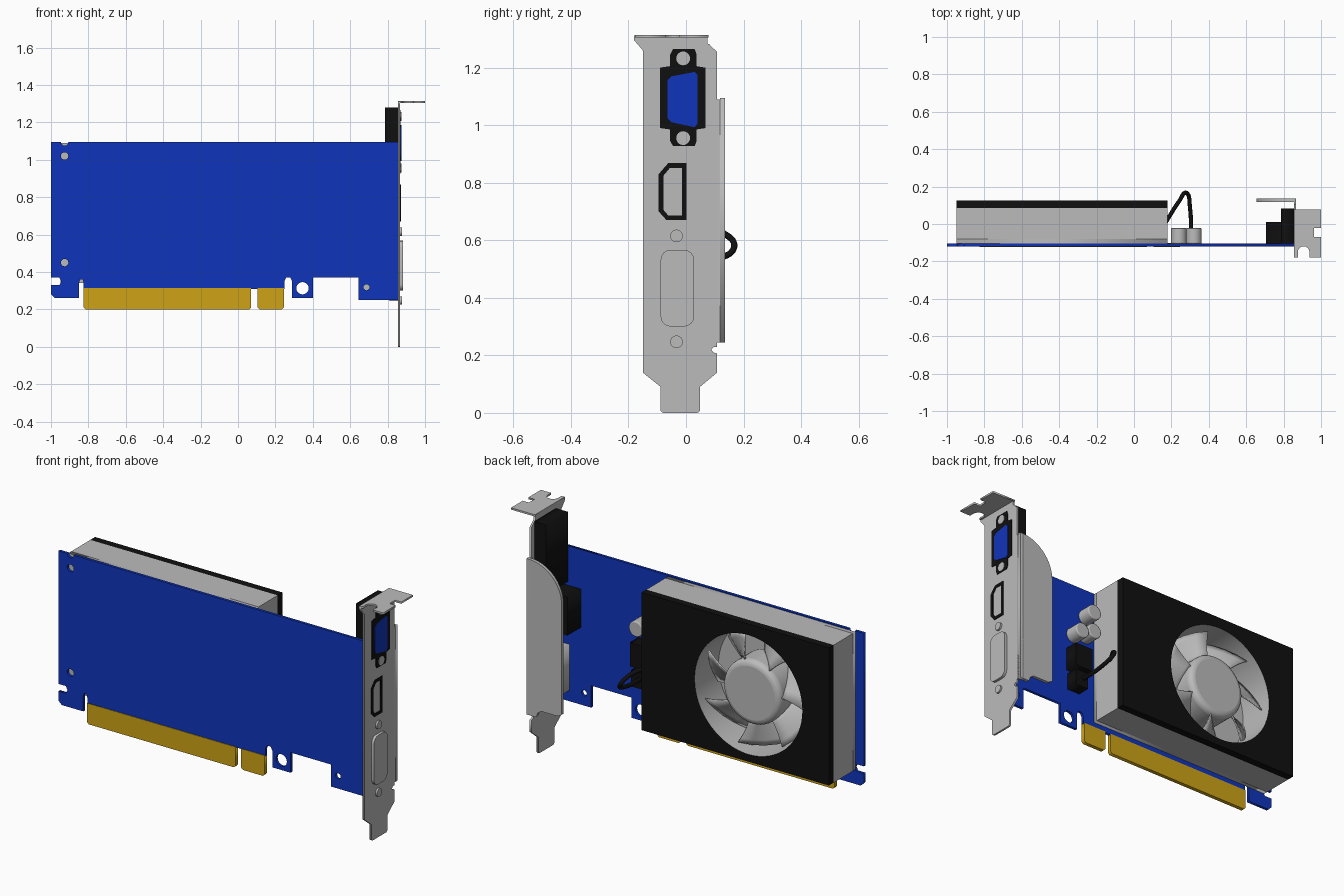
import bpy, bmesh, math
from mathutils import Matrix

if "Cube" in bpy.data.objects:
    bpy.data.objects.remove(bpy.data.objects["Cube"])


def material(name, rgb):
    m = bpy.data.materials.new(name)
    m.diffuse_color = (*rgb, 1)
    m.use_nodes = True
    m.node_tree.nodes["Principled BSDF"].inputs["Base Color"].default_value = m.diffuse_color
    return m


BLUE = material("board blue", (0.005, 0.035, 0.50))
GREY = material("metal grey", (0.50, 0.50, 0.50))
BLACK = material("matt black", (0.005, 0.005, 0.005))
GOLD = material("contact gold", (0.62, 0.37, 0.008))

# local (u, v, depth) to world axes
AXES = {
    "y": Matrix(((1, 0, 0, 0), (0, 0, -1, 0), (0, 1, 0, 0), (0, 0, 0, 1))),
    "x": Matrix(((0, 0, 1, 0), (1, 0, 0, 0), (0, 1, 0, 0), (0, 0, 0, 1))),
    "z": Matrix.Identity(4),
}


def circle(u, v, r, n=24, start=0, sweep=360):
    full = n if sweep == 360 else n - 1
    return [(u + r * math.cos(math.radians(start + sweep * i / full)),
             v + r * math.sin(math.radians(start + sweep * i / full))) for i in range(n)]


def rect(u0, u1, v0, v1, c=0):
    if not c:
        return [(u0, v0), (u1, v0), (u1, v1), (u0, v1)]
    return (circle(u1 - c, v1 - c, c, 5, 0, 90) + circle(u0 + c, v1 - c, c, 5, 90, 90)
            + circle(u0 + c, v0 + c, c, 5, 180, 90) + circle(u1 - c, v0 + c, c, 5, 270, 90))


def smooth(ob, angle=35):
    bpy.ops.object.select_all(action='DESELECT')
    ob.select_set(True)
    bpy.context.view_layer.objects.active = ob
    bpy.ops.object.shade_smooth_by_angle(angle=math.radians(angle))


def plate(name, loops, axis, d0, d1, mat):
    """Extrude an outline (further loops are holes) along an axis from d0 to d1."""
    cu = bpy.data.curves.new(name, 'CURVE')
    cu.dimensions, cu.fill_mode, cu.extrude = '2D', 'BOTH', (d1 - d0) / 2
    for loop in loops:
        s = cu.splines.new('POLY')
        s.points.add(len(loop) - 1)
        for p, (u, v) in zip(s.points, loop):
            p.co = (u, v, 0, 1)
        s.use_cyclic_u = True
    tmp = bpy.data.objects.new("tmp", cu)
    bpy.context.collection.objects.link(tmp)
    dg = bpy.context.evaluated_depsgraph_get()
    me = bpy.data.meshes.new_from_object(tmp.evaluated_get(dg))
    bpy.data.objects.remove(tmp)
    mid = (d0 + d1) / 2
    me.transform(AXES[axis] @ Matrix.Translation((0, 0, -mid if axis == "y" else mid)))
    bm = bmesh.new()
    bm.from_mesh(me)
    bmesh.ops.remove_doubles(bm, verts=bm.verts, dist=1e-5)
    bmesh.ops.recalc_face_normals(bm, faces=bm.faces)
    bm.to_mesh(me)
    bm.free()
    me.name = name
    me.materials.clear()
    me.materials.append(mat)
    ob = bpy.data.objects.new(name, me)
    bpy.context.collection.objects.link(ob)
    return ob


def box(name, x0, x1, y0, y1, z0, z1, mat):
    return plate(name, [rect(x0, x1, z0, z1)], "y", y0, y1, mat)


# circuit board with notched lower edge and holes
board = [(-1, 1.095), (-.948, 1.095)] + circle(-.927, 1.095, .02, 7, 180, 180) + [
    (-.906, 1.095), (.858, 1.095), (.858, .25), (.645, .25), (.645, .37), (.40, .37),
    (.40, .26), (.29, .26), (.29, .35), (.28, .37), (.258, .37), (.248, .35), (.248, .31),
    (-.825, .31), (-.825, .34), (-.83, .36), (-.845, .36), (-.85, .34), (-.85, .26),
    (-.98, .26), (-1, .28), (-1, .33), (-.955, .33), (-.945, .35), (-.955, .37), (-1, .37)]
holes = [circle(*h, 20) for h in
         ((-.927, 1.02, .02), (-.927, .45, .02), (.345, .313, .033), (.687, .318, .016))]
plate("circuit_board", [board] + holes, "y", -.119, -.104, BLUE)

# gold edge contacts
for name, a, b in (("long_edge_contact", -.825, .07), ("short_edge_contact", .105, .245)):
    plate(name, [[(a, .313), (a, .21), (a + .01, .2), (b - .01, .2), (b, .21), (b, .313)]],
          "y", -.122, -.101, GOLD)

# cooler: grey body, black cover, fan opening
FX, FZ, FR = -.465, .705, .325
outer = rect(-.95, .18, .34, 1.09)
opening = circle(FX, FZ, FR, 64)
smooth(plate("cooler_body", [outer, opening], "y", -.08, .085, GREY))
plate("cooler_base", [outer], "y", -.103, -.08, GREY)
cover = plate("cooler_cover", [outer, opening], "y", .085, .126, BLACK)
cover.data.materials.append(GREY)
for p in cover.data.polygons:
    if abs(p.normal.y) < .5 and math.hypot(p.center.x - FX, p.center.z - FZ) < FR + .01:
        p.material_index = 1
smooth(cover)


def cylinder(name, x, z, r, y0, y1, mat, bevel, n=32):
    bpy.ops.mesh.primitive_cylinder_add(vertices=n, radius=r, depth=y1 - y0,
                                        location=(x, (y0 + y1) / 2, z),
                                        rotation=(math.pi / 2, 0, 0))
    ob = bpy.context.object
    ob.name = name
    ob.data.materials.append(mat)
    b = ob.modifiers.new("round", 'BEVEL')
    b.width, b.segments, b.limit_method = bevel, 4, 'ANGLE'
    smooth(ob)
    return ob


# fan hub and pitched blades
cylinder("fan_hub", FX, FZ, .175, -.08, .105, GREY, .03, 48)
bm = bmesh.new()
BLADES, NR, NT = 7, 5, 4
for k in range(BLADES):
    grid = []
    for i in range(NR + 1):
        f = i / NR
        r = .16 + .15 * f
        row = []
        for j in range(NT + 1):
            t = j / NT - .5
            a = math.tau * k / BLADES + .75 * t + .15 * f
            row.append(bm.verts.new((FX + r * math.cos(a), .02 + .13 * t, FZ + r * math.sin(a))))
        grid.append(row)
    for i in range(NR):
        for j in range(NT):
            bm.faces.new((grid[i][j], grid[i + 1][j], grid[i + 1][j + 1], grid[i][j + 1]))
me = bpy.data.meshes.new("fan_blades")
bm.to_mesh(me)
bm.free()
me.materials.append(GREY)
blades = bpy.data.objects.new("fan_blades", me)
bpy.context.collection.objects.link(blades)
sol = blades.modifiers.new("thick", 'SOLIDIFY')
sol.thickness, sol.offset = .007, 0
smooth(blades)

# capacitors, fan connector and cable
for i, (x, z) in enumerate(((.24, .93), (.24, .82), (.32, .795))):
    cylinder(f"capacitor_{i + 1}", x, z, .042, -.105, -.022, GREY, .006, 24)
box("power_choke", .25, .36, -.105, -.03, .58, .71, BLACK)
box("fan_connector", .275, .355, -.105, -.035, .47, .56, BLACK)
cu = bpy.data.curves.new("fan_cable", 'CURVE')
cu.dimensions, cu.bevel_depth, cu.bevel_resolution, cu.use_fill_caps = '3D', .011, 3, True
sp = cu.splines.new('BEZIER')
path = ((.305, -.05, .52), (.30, .08, .53), (.28, .167, .575), (.24, .12, .63), (.17, .01, .65))
sp.bezier_points.add(len(path) - 1)
for p, co in zip(sp.bezier_points, path):
    p.co = co
    p.handle_left_type = p.handle_right_type = 'AUTO'
cu.materials.append(BLACK)
bpy.context.collection.objects.link(bpy.data.objects.new("fan_cable", cu))

# mounting bracket with foot, top tab and side flange
BX0, BX1 = .856, .867
bracket = [(-.088, .006), (-.08, 0), (.04, 0), (.048, .006), (.048, .09), (.108, .14),
           (.108, .207), (.095, .21), (.088, .22), (.095, .228), (.108, .23), (.108, 1.255),
           (.075, 1.285), (.075, 1.312), (-.18, 1.312), (-.18, 1.295), (-.15, 1.26),
           (-.15, .14), (-.088, .09)]
plate("bracket", [bracket], "x", BX0, BX1, GREY)
tab = [(BX0, .078), (1, .078), (1, -.022), (.963, -.022), (.963, -.07), (1, -.07), (1, -.178),
       (.938, -.178), (.938, -.15)] + circle(.907, -.15, .031, 9, 0, 180) + [
       (.876, -.178), (BX0, -.178)]
plate("bracket_top_tab", [tab], "z", 1.304, 1.314, GREY)
flange = [(BX1, 1.095)] + circle(.855, .895, .2, 14, 90, 90) + [
    (.655, .30), (.68, .285), (.78, .285), (.80, .27), (.81, .245), (BX1, .245)]
plate("bracket_flange", [flange], "y", .118, .135, GREY)
plate("flange_bend", [[(BX0, .10), (BX1, .10), (BX1, .125), (.860, .135), (.845, .135),
                       (.845, .118), (BX0, .118)]], "z", .245, 1.09, GREY)

# video port: black housing, shield plate, screws and blue face
box("video_port_body", .785, BX0, -.104, .083, .90, 1.28, BLACK)
shield = [(-.09, 1.20), (-.055, 1.205), (-.055, 1.245), (-.045, 1.265), (.03, 1.265),
          (.037, 1.245), (.037, 1.205), (.068, 1.20), (.068, .99), (.037, .985),
          (.037, .945), (.03, .927), (-.045, .927), (-.055, .945), (-.055, .985), (-.09, .99)]
plate("video_port_shield", [shield], "x", BX1, .870, BLACK)
face = [(-.065, 1.155), (-.05, 1.17), (.03, 1.185), (.04, 1.175), (.04, 1.005),
        (.03, .993), (-.05, 1.01), (-.065, 1.025)]
plate("video_port_face", [face], "x", BX1, .873, BLUE)
for i, z in enumerate((1.232, .955)):
    plate(f"video_port_screw_{i + 1}", [circle(-.01, z, .024)], "x", BX1, .873, GREY)

# small digital port: body and thin black rim
box("small_port_body", .707, BX0, -.104, .012, .67, .88, BLACK)


def small_outline(i):
    return [(.002 - i, .868 - i), (-.062 + i * .4, .868 - i), (-.095 + i, .83 - i * .4),
            (-.095 + i, .70 + i * .4), (-.068 + i * .4, .67 + i), (.002 - i, .67 + i)]


plate("small_port_rim", [small_outline(0), small_outline(.016)], "x", BX1, .871, BLACK)

# wide port: metal body, raised face and two standoffs
box("wide_port_body", .775, BX0, -.104, 0, .31, .56, GREY)
plate("wide_port_face", [rect(-.088, .028, .30, .567, .035)], "x", BX1, .882, GREY)
for i, z in enumerate((.615, .247)):
    plate(f"wide_port_standoff_{i + 1}", [circle(-.033, z, .022)], "x", BX1, .877, GREY)
